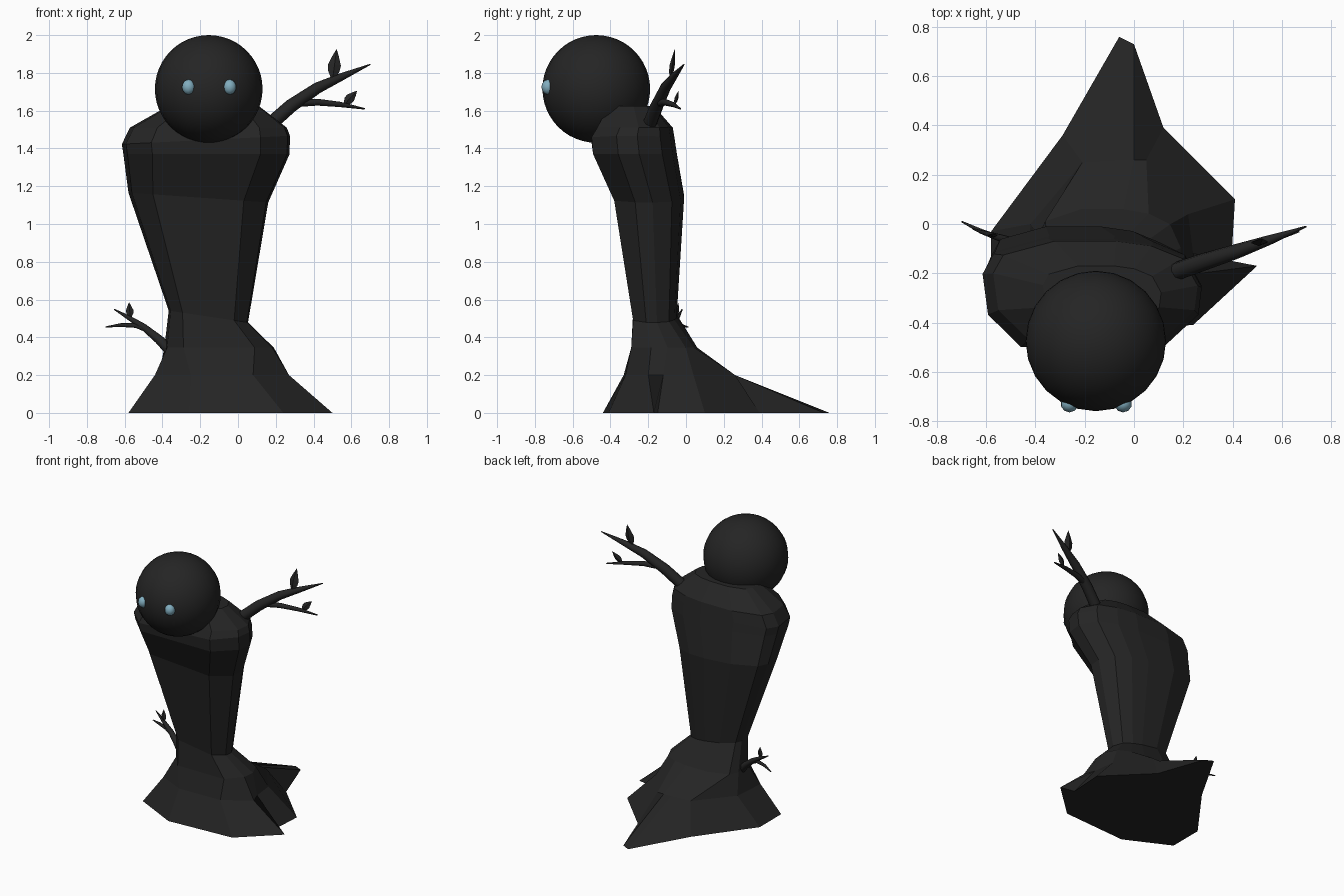
import bpy, bmesh, math
from mathutils import Vector

if "Cube" in bpy.data.objects:
    bpy.data.objects.remove(bpy.data.objects["Cube"])


def material(name, rgb):
    m = bpy.data.materials.new(name)
    m.diffuse_color = (*rgb, 1)
    m.use_nodes = True
    m.node_tree.nodes["Principled BSDF"].inputs["Base Color"].default_value = m.diffuse_color
    return m


BLACK = material("charcoal black", (0.018, 0.018, 0.018))
BLUE = material("pale blue", (0.22, 0.42, 0.52))


def add(name, mesh, mat):
    mesh.materials.clear()
    mesh.materials.append(mat)
    ob = bpy.data.objects.new(name, mesh)
    bpy.context.collection.objects.link(ob)
    return ob


def loft(name, rings, mat):
    """Skin matching rings of points and cap both ends."""
    bm = bmesh.new()
    rows = [[bm.verts.new(p) for p in r] for r in rings]
    n = len(rows[0])
    for a, b in zip(rows, rows[1:]):
        for i in range(n):
            j = (i + 1) % n
            bm.faces.new((a[i], a[j], b[j], b[i]))
    bm.faces.new(rows[0][::-1])
    bm.faces.new(rows[-1])
    bmesh.ops.recalc_face_normals(bm, faces=bm.faces)
    me = bpy.data.meshes.new(name)
    bm.to_mesh(me)
    bm.free()
    return add(name, me, mat)


def ball(name, centre, size, segs, rings, mat):
    bm = bmesh.new()
    bmesh.ops.create_uvsphere(bm, u_segments=segs, v_segments=rings, radius=1)
    for v in bm.verts:
        v.co = Vector(centre) + Vector([c * s for c, s in zip(v.co, size)])
    for f in bm.faces:
        f.smooth = True
    me = bpy.data.meshes.new(name)
    bm.to_mesh(me)
    bm.free()
    return add(name, me, mat)


def branch(name, points, sides=8):
    """Tapered tube through (x, y, z, radius) points."""
    pts = [Vector(p[:3]) for p in points]
    rings = []
    for i, p in enumerate(pts):
        d = (pts[min(i + 1, len(pts) - 1)] - pts[max(i - 1, 0)]).normalized()
        u = d.cross(Vector((0, 1, 0))).normalized()
        w = d.cross(u)
        r = points[i][3]
        rings.append([p + r * (u * math.cos(t) + w * math.sin(t))
                      for t in (2 * math.pi * k / sides for k in range(sides))])
    ob = loft(name, rings, BLACK)
    for f in ob.data.polygons:
        f.use_smooth = len(f.vertices) == 4
    return ob


def leaf(name, base, tip, width):
    """Flat pointed leaf facing the front."""
    a, b = Vector(base), Vector(tip)
    d = (b - a).normalized()
    side = d.cross(Vector((0, 1, 0))).normalized()
    thick = d.cross(side) * width * 0.2
    rings = []
    for t, s in ((0, 0.1), (0.3, 0.9), (0.5, 1), (0.78, 0.5), (1, 0.03)):
        c, h = a.lerp(b, t), side * width * s / 2
        rings.append([c - h, c + thick * s, c + h, c - thick * s])
    loft(name, rings, BLACK)


# Body: flared robe base with a trailing hem and a side spike
hem = [(-.26, -.44), (.24, -.41), (.50, -.17), (.395, -.15), (.41, .10), (.12, .39),
       (0, .73), (-.06, .76), (-.29, .36), (-.58, -.03), (-.58, -.28)]
skirt = [(-.25, -.33), (.08, -.32), (.27, -.2), (.24, -.12), (.22, .04), (.05, .26),
         (0, .26), (-.06, .26), (-.21, .25), (-.42, 0), (-.44, -.24)]
outline = [(-.65, -1), (.65, -1), (.97, -.4), (1, .1), (.85, .65), (.55, .9),
           (.2, 1), (-.4, 1), (-.9, .72), (-1, .35), (-.95, -.4)]
rings = [[(x, y, 0) for x, y in hem], [(x, y, .2) for x, y in skirt]]
# centre x, centre y, half width, half depth, height, sideways tilt
for cx, cy, hx, hy, z, tilt in (
        (-.10, -.115, .29, .175, .345, 0),
        (-.157, -.165, .21, .115, .51, -.15),
        (-.21, -.195, .37, .185, 1.14, -.07),
        (-.167, -.27, .44, .222, 1.37, 0),
        (-.17, -.28, .445, .22, 1.445, .05),
        (-.157, -.27, .415, .20, 1.51, 0),
        (-.13, -.29, .24, .12, 1.625, 0)):
    rings.append([(cx + x * hx, cy + y * hy, z + tilt * x * hx) for x, y in outline])
loft("body", rings, BLACK)

# Head and eyes
ball("head", (-.155, -.475, 1.715), (.285,) * 3, 24, 24, BLACK)
for side, s in (("left", -1), ("right", 1)):
    ball(side + "_eye", (-.153 + s * .109, -.73, 1.725), (.036, .035, .04), 10, 8, BLUE)

# Shoulder branch with twig and leaves
branch("shoulder_branch", [(.15, -.20, 1.51, .038), (.28, -.155, 1.625, .036),
                           (.42, -.11, 1.72, .030), (.55, -.065, 1.78, .020),
                           (.70, -.01, 1.845, .003)])
branch("shoulder_twig", [(.30, -.145, 1.64, .022), (.42, -.11, 1.645, .018),
                         (.54, -.07, 1.633, .014), (.67, -.03, 1.61, .004)])
leaf("shoulder_large_leaf", (.50, -.085, 1.76), (.522, -.06, 1.925), .068)
leaf("shoulder_small_leaf", (.56, -.06, 1.63), (.63, -.04, 1.705), .05)

# Hip branch with twig and leaf
branch("hip_branch", [(-.35, -.13, .32, .030), (-.42, -.10, .39, .024),
                      (-.50, -.07, .455, .018), (-.58, -.045, .505, .012),
                      (-.655, -.02, .548, .003)])
branch("hip_twig", [(-.46, -.085, .43, .014), (-.54, -.06, .463, .013),
                    (-.62, -.03, .465, .010), (-.70, .01, .455, .003)])
leaf("hip_leaf", (-.57, -.05, .50), (-.577, -.04, .585), .04)
